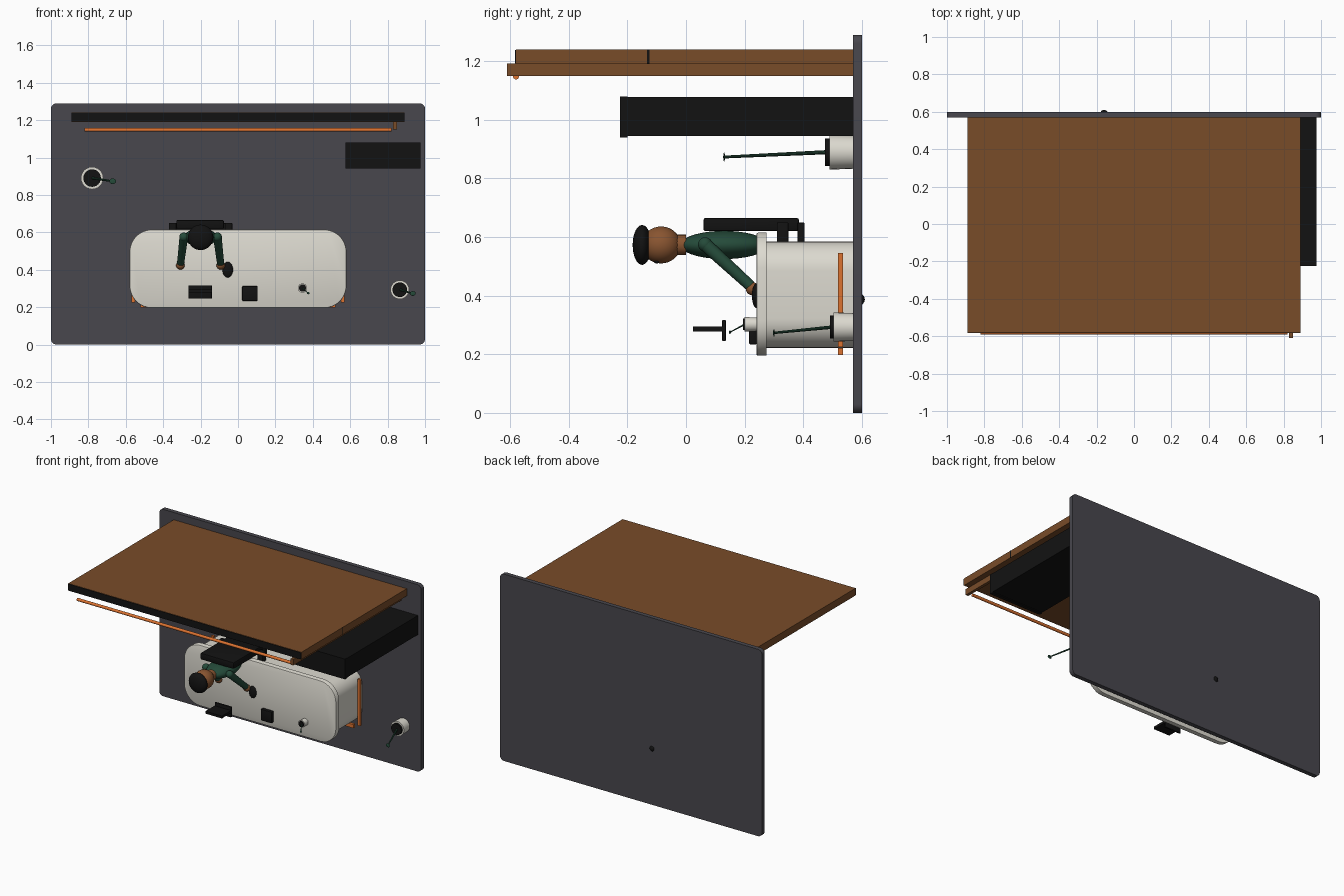
import bpy, bmesh, math
from mathutils import Vector

if "Cube" in bpy.data.objects:
    bpy.data.objects.remove(bpy.data.objects["Cube"])


def mat(name, rgb):
    m = bpy.data.materials.new(name)
    m.diffuse_color = (*rgb, 1)
    m.use_nodes = True
    m.node_tree.nodes["Principled BSDF"].inputs["Base Color"].default_value = m.diffuse_color
    return m


GREY = mat("dark grey", (0.065, 0.063, 0.075))
BROWN = mat("wood brown", (0.19, 0.072, 0.022))
WHITE = mat("warm white", (0.72, 0.70, 0.63))
BLACK = mat("black", (0.006, 0.006, 0.006))
GREEN = mat("dark green", (0.018, 0.07, 0.042))
ORANGE = mat("orange", (0.72, 0.17, 0.03))
SKIN = mat("skin brown", (0.25, 0.09, 0.03))


def finish(name, bm, m, smooth=True):
    bmesh.ops.recalc_face_normals(bm, faces=bm.faces)
    me = bpy.data.meshes.new(name)
    bm.to_mesh(me)
    bm.free()
    me.materials.append(m)
    ob = bpy.data.objects.new(name, me)
    bpy.context.collection.objects.link(ob)
    if smooth:
        bpy.context.view_layer.objects.active = ob
        ob.select_set(True)
        bpy.ops.object.shade_smooth_by_angle(angle=math.radians(35))
        ob.select_set(False)
    return ob


def box(name, x, y, z, m, bevel=0.0):
    bm = bmesh.new()
    bmesh.ops.create_cube(bm, size=1)
    for v in bm.verts:
        for i, (a, b) in enumerate((x, y, z)):
            v.co[i] = (a + b) / 2 + v.co[i] * (b - a)
    if bevel:
        bmesh.ops.bevel(bm, geom=bm.edges[:], offset=bevel, segments=2,
                        profile=0.5, affect='EDGES')
    return finish(name, bm, m)


def rounded_slab(name, x, y, z, r, m, edge=0.0):
    """Rounded rectangle in x-z, extruded along y, front edge softened."""
    bm = bmesh.new()
    pts = []
    corners = ((x[1] - r, z[1] - r), (x[0] + r, z[1] - r),
               (x[0] + r, z[0] + r), (x[1] - r, z[0] + r))
    for q, (cx, cz) in enumerate(corners):
        for k in range(9):
            a = math.pi / 2 * (q + k / 8)
            pts.append((cx + r * math.cos(a), y[0], cz + r * math.sin(a)))
    face = bm.faces.new([bm.verts.new(p) for p in pts])
    geom = bmesh.ops.extrude_face_region(bm, geom=[face])["geom"]
    for v in geom:
        if isinstance(v, bmesh.types.BMVert):
            v.co.y = y[1]
    if edge:
        rim = [e for e in bm.edges if all(abs(v.co.y - y[0]) < 1e-5 for v in e.verts)]
        bmesh.ops.bevel(bm, geom=rim, offset=edge, segments=2, profile=0.5, affect='EDGES')
    return finish(name, bm, m)


def rod(name, p, q, r1, m, r2=None, segs=24):
    p, q = Vector(p), Vector(q)
    bm = bmesh.new()
    bmesh.ops.create_cone(bm, cap_ends=True, segments=segs, radius1=r1,
                          radius2=r1 if r2 is None else r2, depth=(q - p).length)
    rot = (q - p).to_track_quat('Z', 'Y')
    for v in bm.verts:
        v.co = rot @ v.co + (p + q) / 2
    return finish(name, bm, m)


def ball(name, c, s, m):
    bm = bmesh.new()
    bmesh.ops.create_uvsphere(bm, u_segments=28, v_segments=18, radius=1)
    for v in bm.verts:
        v.co = Vector(c) + Vector(a * b for a, b in zip(v.co, s))
    return finish(name, bm, m)


# upright base plate
rounded_slab("base_plate", (-1, 1), (0.57, 0.6), (0, 1.29), 0.03, GREY)

# overhanging wooden panel with its dark front band, side rail and light bar
box("wood_panel", (-0.89, 0.89), (-0.58, 0.575), (1.19, 1.24), BROWN)
box("panel_front_band", (-0.89, 0.89), (-0.583, -0.579), (1.192, 1.238), BLACK)
box("panel_seam", (0.888, 0.891), (-0.133, -0.125), (1.19, 1.24), BLACK)
box("panel_rail", (0.83, 0.85), (-0.61, 0.575), (1.15, 1.192), BROWN)
rod("panel_light_bar", (-0.82, -0.58, 1.148), (0.82, -0.58, 1.148), 0.01, ORANGE)

# hanging cabinet
box("cabinet", (0.575, 0.975), (-0.21, 0.575), (0.945, 1.078), BLACK)
box("cabinet_front", (0.575, 0.975), (-0.225, -0.2), (0.94, 1.08), BLACK)

# desk with wider front top
rounded_slab("desk_body", (-0.55, 0.55), (0.26, 0.598), (0.222, 0.585), 0.1, WHITE)
rounded_slab("desk_top", (-0.58, 0.58), (0.24, 0.275), (0.195, 0.615), 0.12, WHITE, 0.006)
for s in (-1, 1):
    box("desk_side_light", (s * 0.56 - 0.01, s * 0.56 + 0.01), (0.518, 0.535),
        (0.225, 0.545), ORANGE)
box("desk_lower_light", (-0.52, 0.52), (0.518, 0.535), (0.197, 0.222), ORANGE)

# things on the desk
box("stand_screen", (-0.265, -0.14), (0.123, 0.136), (0.245, 0.317), BLACK, 0.003)
box("stand_shelf", (-0.265, -0.14), (0.024, 0.125), (0.277, 0.294), BLACK)
box("desk_device", (0.022, 0.105), (0.215, 0.242), (0.233, 0.313), BLACK, 0.006)
ball("mouse", (-0.055, 0.24, 0.4), (0.028, 0.015, 0.042), BLACK)

# plant pots: position, radius, front, back, stem tip
pots = (((-0.78, 0.89), 0.06, 0.49, 0.598, (-0.67, 0.13, 0.873)),
        ((0.865, 0.293), 0.05, 0.503, 0.598, (0.935, 0.3, 0.273)),
        ((0.345, 0.302), 0.025, 0.2, 0.242, (0.375, 0.15, 0.275)))
for (x, z), r, y0, y1, tip in pots:
    rod("pot", (x, y1, z), (x, y0, z), r * 0.93, WHITE, r)
    rod("pot_soil", (x, y0 + 0.005, z), (x, y0 - r * 0.25, z), r * 0.78, BLACK)
    rod("plant_stem", (x, y0, z), tip, r * 0.12, GREEN, r * 0.08, 10)
    ball("plant_leaf", tip, (r * 0.3, 0.003, r * 0.25), GREEN)

# chair
cx = -0.2
box("chair_back", (cx - 0.13, cx + 0.125), (0.06, 0.385), (0.62, 0.665), BLACK, 0.006)
box("chair_seat", (cx - 0.14, cx + 0.14), (0.38, 0.405), (0.4, 0.65), BLACK, 0.006)
for s in (-1, 1):
    x = cx + s * 0.15
    box("chair_armrest", (x - 0.02, x + 0.02), (0.31, 0.35), (0.45, 0.65), BLACK, 0.004)
rod("chair_post", (cx, 0.4, 0.53), (cx, 0.58, 0.53), 0.02, BLACK)
ball("chair_wheel", (-0.16, 0.59, 0.387), (0.02, 0.02, 0.02), BLACK)

# seated figure, head towards -y
ball("torso", (cx, 0.13, 0.573), (0.088, 0.15, 0.048), GREEN)
rod("neck", (cx, 0.0, 0.573), (cx, -0.04, 0.573), 0.035, SKIN)
ball("head", (cx, -0.085, 0.573), (0.063, 0.067, 0.063), SKIN)
ball("hair", (cx, -0.15, 0.573), (0.068, 0.032, 0.068), BLACK)
for s in (-1, 1):
    shoulder = (cx + s * 0.09, 0.065, 0.575)
    wrist = (cx + s * 0.107, 0.22, 0.433)
    rod("arm", shoulder, wrist, 0.023, GREEN, 0.019)
    ball("shoulder", shoulder, (0.024, 0.024, 0.024), GREEN)
    ball("hand", (cx + s * 0.108, 0.228, 0.423), (0.023, 0.024, 0.022), SKIN)
    ball("eye", (cx + s * 0.022, -0.1, 0.515), (0.008, 0.008, 0.005), BLACK)
